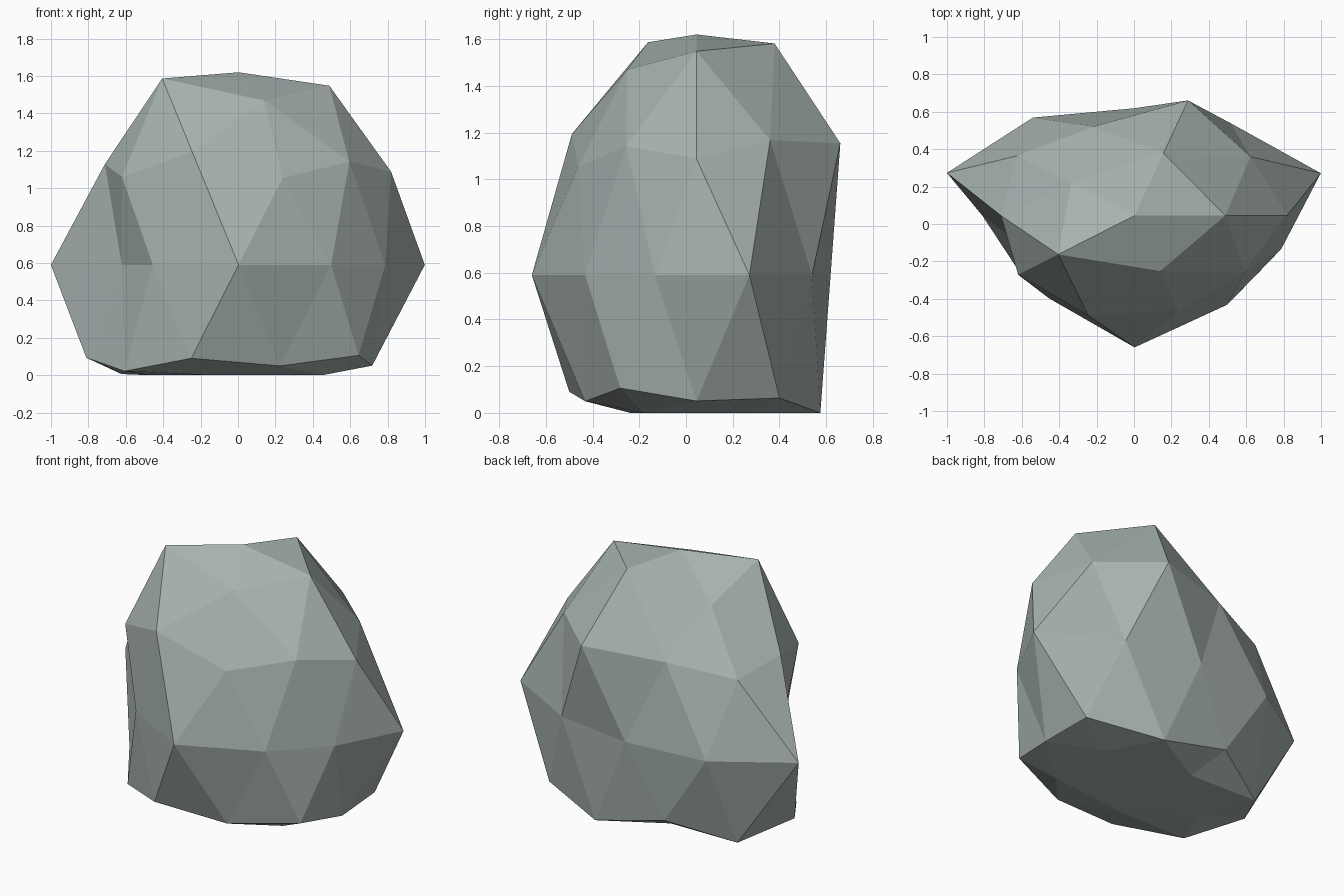
import bpy
import bmesh
from math import atan2, degrees
from mathutils import Vector

cube = bpy.data.objects.get("Cube")
if cube:
    bpy.data.objects.remove(cube, do_unlink=True)

# Boulder proportions
CENTRE = Vector((0.003, 0.045, 0.59))
STRETCH = Vector((1.0, 0.7, 1.22))

# Bulge of each ring of the ball: (height limit, first angle, angle step, bulges)
RINGS = [
    (0.95, 0, 360, [0.844]),
    (0.7, 0, 72, [0.923, 0.955, 0.795, 0.96, 0.847]),
    (0.2, 0, 36, [0.912, 0.9, 1.034, 0.84, 0.868, 0.84, 0.86, 0.942, 0.85, 0.86]),
    (-0.2, 18, 36, [1.047, 0.873, 0.82, 0.925, 1.055, 0.657, 0.78, 1.007, 0.842, 0.825]),
    (-0.7, 0, 36, [0.84, 0.965, 0.936, 0.86, 0.91, 0.91, 0.886, 0.915, 0.842, 0.887]),
    (-0.95, 36, 72, [1.0, 0.89, 0.9, 0.81, 1.05]),
    (-2, 0, 360, [0.95]),
]


def bulge(direction):
    """Radius of the boulder along a direction of the unit ball."""
    for limit, first, step, values in RINGS:
        if direction.z > limit:
            angle = degrees(atan2(direction.y, direction.x))
            return values[round((angle - first) / step) % len(values)]


# Stone colour
stone = bpy.data.materials.new("grey_green_stone")
stone.use_nodes = True
colour = (0.39, 0.455, 0.435, 1.0)
stone.diffuse_color = colour
shader = next(n for n in stone.node_tree.nodes if n.type == "BSDF_PRINCIPLED")
shader.inputs["Base Color"].default_value = colour
shader.inputs["Roughness"].default_value = 0.9

# Faceted boulder with its underside pressed flat on the ground
bm = bmesh.new()
bmesh.ops.create_icosphere(bm, subdivisions=2, radius=1.0)
for vert in bm.verts:
    direction = vert.co.normalized()
    vert.co = CENTRE + direction * bulge(direction) * STRETCH
    vert.co.z = max(vert.co.z, 0.0)
bmesh.ops.recalc_face_normals(bm, faces=bm.faces)

mesh = bpy.data.meshes.new("boulder")
bm.to_mesh(mesh)
bm.free()
mesh.materials.append(stone)
boulder = bpy.data.objects.new("boulder", mesh)
bpy.context.collection.objects.link(boulder)
